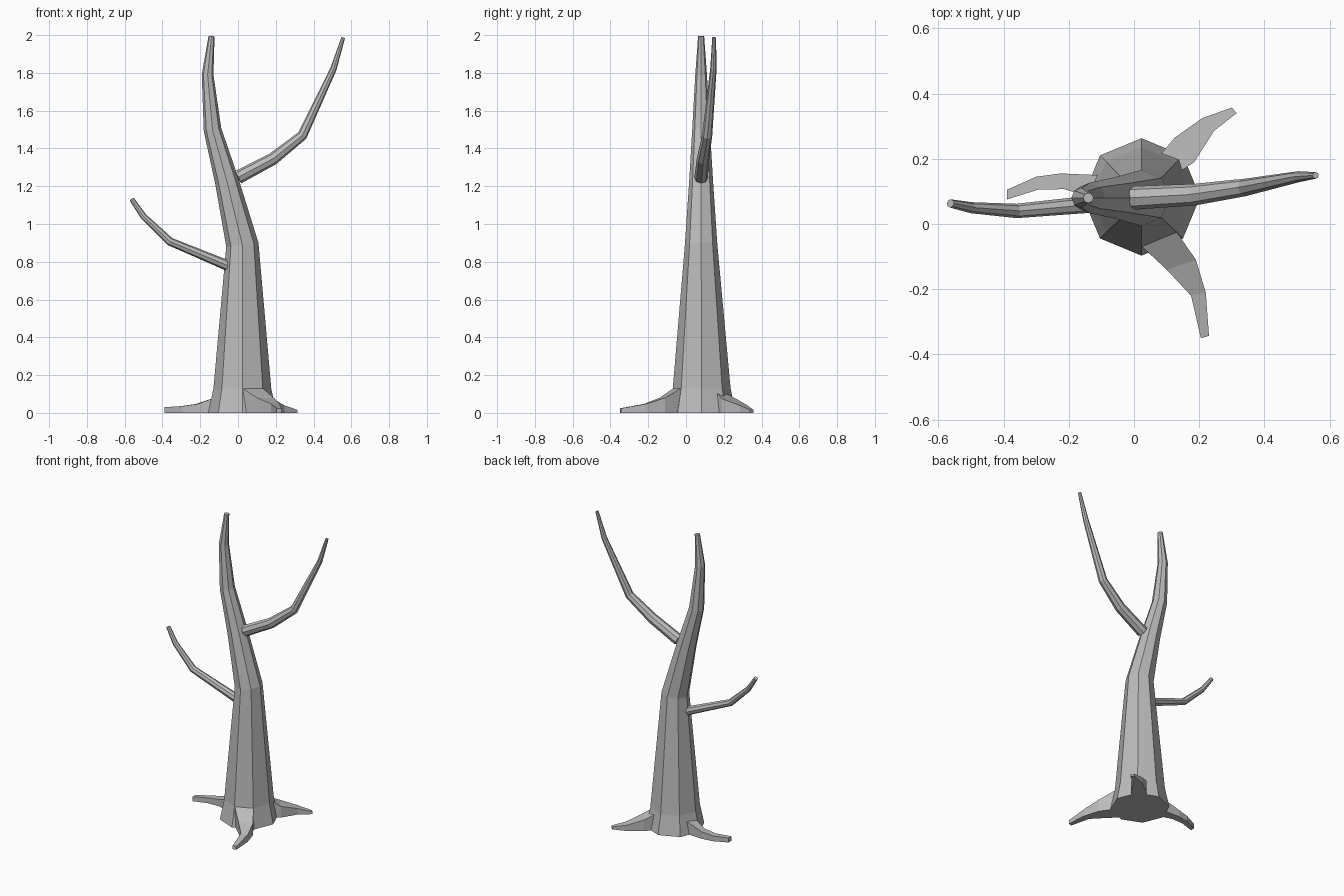
import bpy
import bmesh
import math
from mathutils import Vector

cube = bpy.data.objects.get("Cube")
if cube:
    bpy.data.objects.remove(cube, do_unlink=True)

bark = bpy.data.materials.new("grey_bark")
bark.use_nodes = True
GREY = (0.5, 0.5, 0.5, 1)
bark.diffuse_color = GREY
bark.node_tree.nodes["Principled BSDF"].inputs["Base Color"].default_value = GREY


def loft(name, rings):
    """Skin a list of equal-sized point rings and cap both ends."""
    bm = bmesh.new()
    loops = [[bm.verts.new(p) for p in ring] for ring in rings]
    n = len(loops[0])
    for a, b in zip(loops, loops[1:]):
        for i in range(n):
            j = (i + 1) % n
            bm.faces.new((a[i], a[j], b[j], b[i]))
    bm.faces.new(loops[0])
    bm.faces.new(loops[-1])
    bmesh.ops.recalc_face_normals(bm, faces=bm.faces)
    mesh = bpy.data.meshes.new(name)
    bm.to_mesh(mesh)
    bm.free()
    mesh.materials.append(bark)
    obj = bpy.data.objects.new(name, mesh)
    bpy.context.collection.objects.link(obj)
    return obj


def limb(name, path, ref, sides=8):
    """Tapered tube through (x, y, z, radius) stations."""
    pts = [Vector(p[:3]) for p in path]
    rings = []
    for i, (c, p) in enumerate(zip(pts, path)):
        before = (c - pts[i - 1]).normalized() if i else Vector()
        after = (pts[i + 1] - c).normalized() if i + 1 < len(pts) else Vector()
        t = (before + after).normalized()
        u = (ref - ref.dot(t) * t).normalized()
        v = t.cross(u)
        angles = [math.tau * k / sides for k in range(sides)]
        rings.append([c + p[3] * (u * math.cos(a) + v * math.sin(a)) for a in angles])
    return loft(name, rings)


def root(name, stations):
    """Flat-topped root from (x1, y1, x2, y2, height) stations."""
    rings = []
    for x1, y1, x2, y2, h in stations:
        rings.append([(x1, y1, 0), (x1, y1, h), (x2, y2, h), (x2, y2, 0)])
    return loft(name, rings)


# Leaning trunk with a flared foot
limb("trunk", [(0.023, 0.083, 0, 0.18), (0.023, 0.083, 0.13, 0.153),
               (0.023, 0.08, 0.89, 0.086), (-0.06, 0.08, 1.23, 0.063),
               (-0.135, 0.08, 1.5, 0.047), (-0.161, 0.08, 1.79, 0.031),
               (-0.14, 0.08, 1.995, 0.016)], Vector((1, 0, 0)))

# Two bare branches
limb("left_branch", [(0, 0.08, 1.247, 0.036), (0.185, 0.09, 1.345, 0.033),
                     (0.34, 0.112, 1.468, 0.027), (0.505, 0.145, 1.82, 0.017),
                     (0.557, 0.149, 1.987, 0.01)], Vector((0, 1, 0)))
limb("right_branch", [(-0.055, 0.068, 0.78, 0.028), (-0.36, 0.04, 0.907, 0.022),
                      (-0.5, 0.05, 1.04, 0.017), (-0.563, 0.063, 1.132, 0.013)],
     Vector((0, 1, 0)))

# Three roots creeping along the ground
root("front_root", [(0.023, -0.068, 0.131, -0.025, 0.13),
                    (0.1, -0.14, 0.19, -0.11, 0.08),
                    (0.175, -0.22, 0.22, -0.21, 0.048),
                    (0.205, -0.35, 0.23, -0.343, 0.024)])
root("back_root", [(0.07, 0.2, 0.14, 0.16, 0.11),
                   (0.125, 0.265, 0.185, 0.19, 0.075),
                   (0.21, 0.325, 0.245, 0.285, 0.04),
                   (0.3, 0.357, 0.315, 0.34, 0.016)])
root("right_root", [(-0.11, 0.15, -0.11, 0.075, 0.085),
                    (-0.225, 0.155, -0.215, 0.107, 0.047),
                    (-0.3, 0.145, -0.295, 0.105, 0.036),
                    (-0.39, 0.105, -0.39, 0.075, 0.03)])
